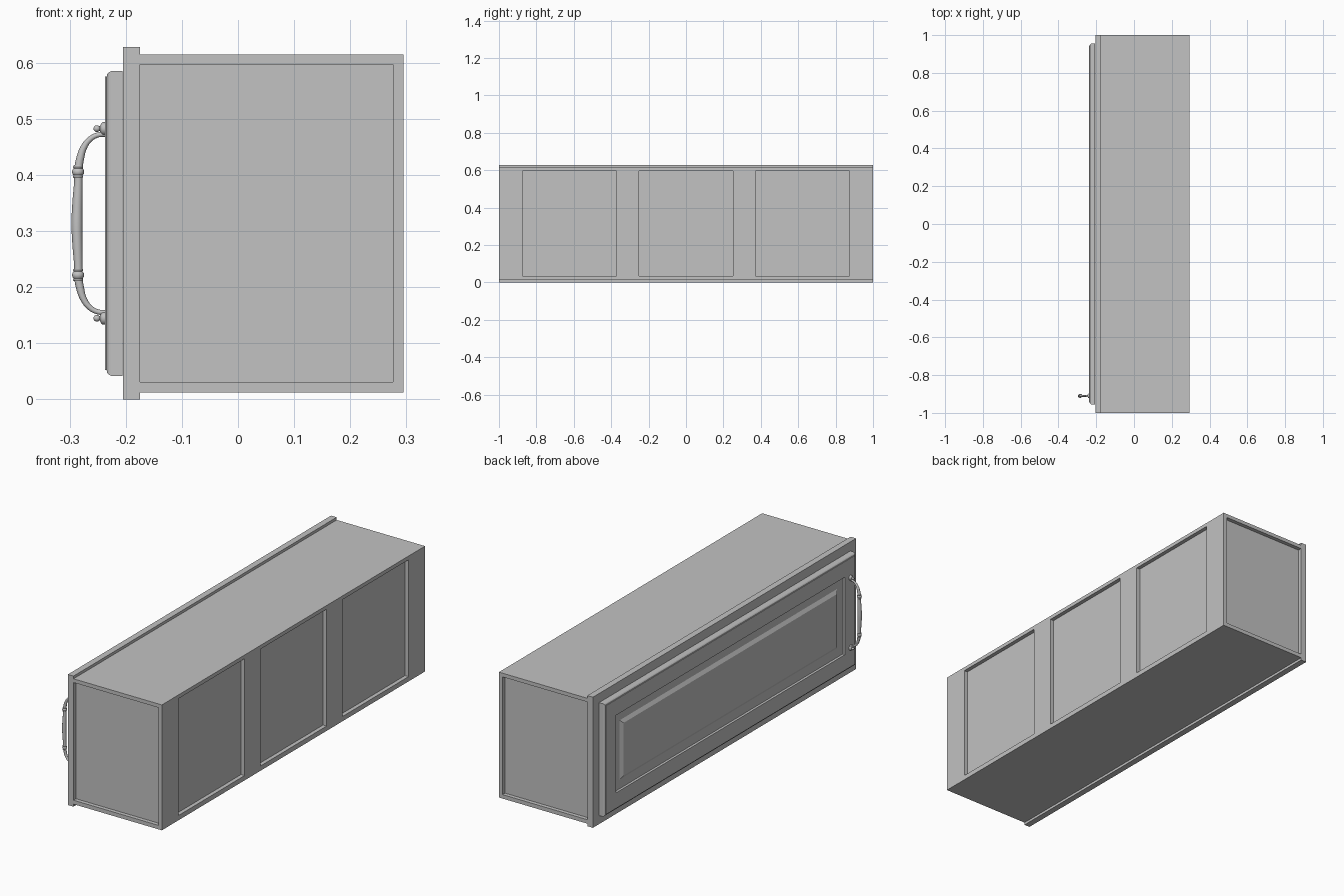
import bpy, bmesh, math
from mathutils import Vector, Matrix

cube = bpy.data.objects.get("Cube")
if cube:
    bpy.data.objects.remove(cube, do_unlink=True)

grey = bpy.data.materials.new("plain grey")
grey.use_nodes = True
colour = (0.54, 0.54, 0.54, 1)
grey.diffuse_color = colour
grey.node_tree.nodes["Principled BSDF"].inputs["Base Color"].default_value = colour


def make_object(name, bm):
    bmesh.ops.recalc_face_normals(bm, faces=bm.faces)
    mesh = bpy.data.meshes.new(name)
    bm.to_mesh(mesh)
    bm.free()
    mesh.materials.append(grey)
    obj = bpy.data.objects.new(name, mesh)
    bpy.context.collection.objects.link(obj)
    return obj


def select(obj):
    bpy.ops.object.select_all(action="DESELECT")
    obj.select_set(True)
    bpy.context.view_layer.objects.active = obj


def smooth(obj, degrees=40):
    select(obj)
    bpy.ops.object.shade_smooth_by_angle(angle=math.radians(degrees))


def box(name, xs, ys, zs):
    bm = bmesh.new()
    bmesh.ops.create_cube(bm, size=1)
    for v in bm.verts:
        v.co = [r[0] if c < 0 else r[1] for c, r in zip(v.co, (xs, ys, zs))]
    return make_object(name, bm)


def nested_rectangles(name, half_y, half_z, mid_z, steps):
    """Closed panel from rectangles given as (inset, x)."""
    bm = bmesh.new()
    rings = []
    for inset, x in steps:
        y, z = half_y - inset, half_z - inset
        rings.append([bm.verts.new((x, sy * y, mid_z + sz * z))
                      for sy, sz in ((-1, -1), (1, -1), (1, 1), (-1, 1))])
    for a, b in zip(rings, rings[1:]):
        for i in range(4):
            j = (i + 1) % 4
            bm.faces.new((a[i], a[j], b[j], b[i]))
    bm.faces.new(rings[0])
    bm.faces.new(rings[-1])
    return make_object(name, bm)


def lathe(name, profile, origin, axis, sides=20):
    """Turned part from (radius, distance) points along an axis."""
    bm = bmesh.new()
    verts = [bm.verts.new((r, 0, d)) for r, d in profile]
    edges = [bm.edges.new(p) for p in zip(verts, verts[1:])]
    bmesh.ops.spin(bm, geom=verts + edges, axis=(0, 0, 1), cent=(0, 0, 0),
                   angle=math.tau, steps=sides)
    bmesh.ops.remove_doubles(bm, verts=bm.verts, dist=0.00002)
    turn = Vector((0, 0, 1)).rotation_difference(Vector(axis)).to_matrix().to_4x4()
    bm.transform(Matrix.Translation(origin) @ turn)
    obj = make_object(name, bm)
    smooth(obj)
    return obj


# Carcass, with recessed ends and three recessed bays in the back
low, high, depth = 0.031, 0.597, 0.019
carcass = box("carcass", (-0.175, 0.295), (-1, 1), (0.012, 0.615))
cutters = [box("end_cutter", (-0.2, 0.276), sorted((s * (1 - depth), s * 1.1)), (low, high))
           for s in (-1, 1)]
for centre in (-0.623, 0, 0.623):
    cutters.append(box("bay_cutter", (0.295 - depth, 0.4),
                       (centre - 0.252, centre + 0.252), (0.035, high)))
for cutter in cutters:
    cutter.hide_render = True
    select(carcass)
    mod = carcass.modifiers.new("recess", "BOOLEAN")
    mod.operation = "DIFFERENCE"
    mod.solver = "EXACT"
    mod.object = cutter
    bpy.ops.object.modifier_apply(modifier=mod.name)
    bpy.data.objects.remove(cutter, do_unlink=True)

# Face frame, slightly taller than the carcass
box("face_frame", (-0.205, -0.175), (-1, 1), (0, 0.628))

# Raised panel door with a rounded, stepped edge
mid = 0.3135
nested_rectangles("door", 0.955, 0.2715, mid, [
    (0, -0.206), (0, -0.226), (0.002, -0.230), (0.005, -0.233), (0.010, -0.234),
    (0.010, -0.237), (0.085, -0.237), (0.085, -0.225), (0.129, -0.225), (0.145, -0.235)])

# Pull handle: one swept bar, mirrored about its middle
handle_y = -0.91
half = [(-0.237, 0.159, 0.0045), (-0.252, 0.157, 0.0045), (-0.266, 0.148, 0.005),
        (-0.276, 0.133, 0.006), (-0.281, 0.117, 0.007), (-0.284, 0.100, 0.0075),
        (-0.2845, 0.075, 0.0075), (-0.286, 0.040, 0.009)]
path = half + [(-0.287, 0, 0.010)] + [(x, -z, r) for x, z, r in reversed(half)]
curve = bpy.data.curves.new("handle_bar", "CURVE")
curve.dimensions = "3D"
curve.bevel_depth = 1
curve.bevel_resolution = 4
curve.use_fill_caps = True
curve.resolution_u = 4
spline = curve.splines.new("BEZIER")
spline.bezier_points.add(len(path) - 1)
for point, (x, z, r) in zip(spline.bezier_points, path):
    point.co = (x, handle_y, mid + z)
    point.radius = r
    point.handle_left_type = point.handle_right_type = "AUTO"
curve.materials.append(grey)
bar = bpy.data.objects.new("handle_bar", curve)
bpy.context.collection.objects.link(bar)
select(bar)
bpy.ops.object.convert(target="MESH")
smooth(bpy.context.object, 60)

# Handle collars, mounting bosses and ball tips
collar = [(0, -0.011), (0.008, -0.011), (0.009, -0.009), (0.008, -0.006),
          (0.010, -0.004), (0.0108, 0), (0.010, 0.004),
          (0.008, 0.006), (0.009, 0.009), (0.008, 0.011), (0, 0.011)]
ball = [(0.006 * math.sin(a), 0.0145 - 0.006 * math.cos(a))
        for a in (math.pi * i / 8 for i in range(2, 9))]
boss = [(0, -0.001), (0.0115, -0.001), (0.0115, 0.004), (0.009, 0.007),
        (0.0045, 0.009)] + ball
for side, s in (("upper", 1), ("lower", -1)):
    lathe(side + "_handle_collar", collar, (-0.285, handle_y, mid + s * 0.092), (0, 0, 1))
    lathe(side + "_handle_boss", boss, (-0.237, handle_y, mid + s * 0.169), (-1, 0, 0))
